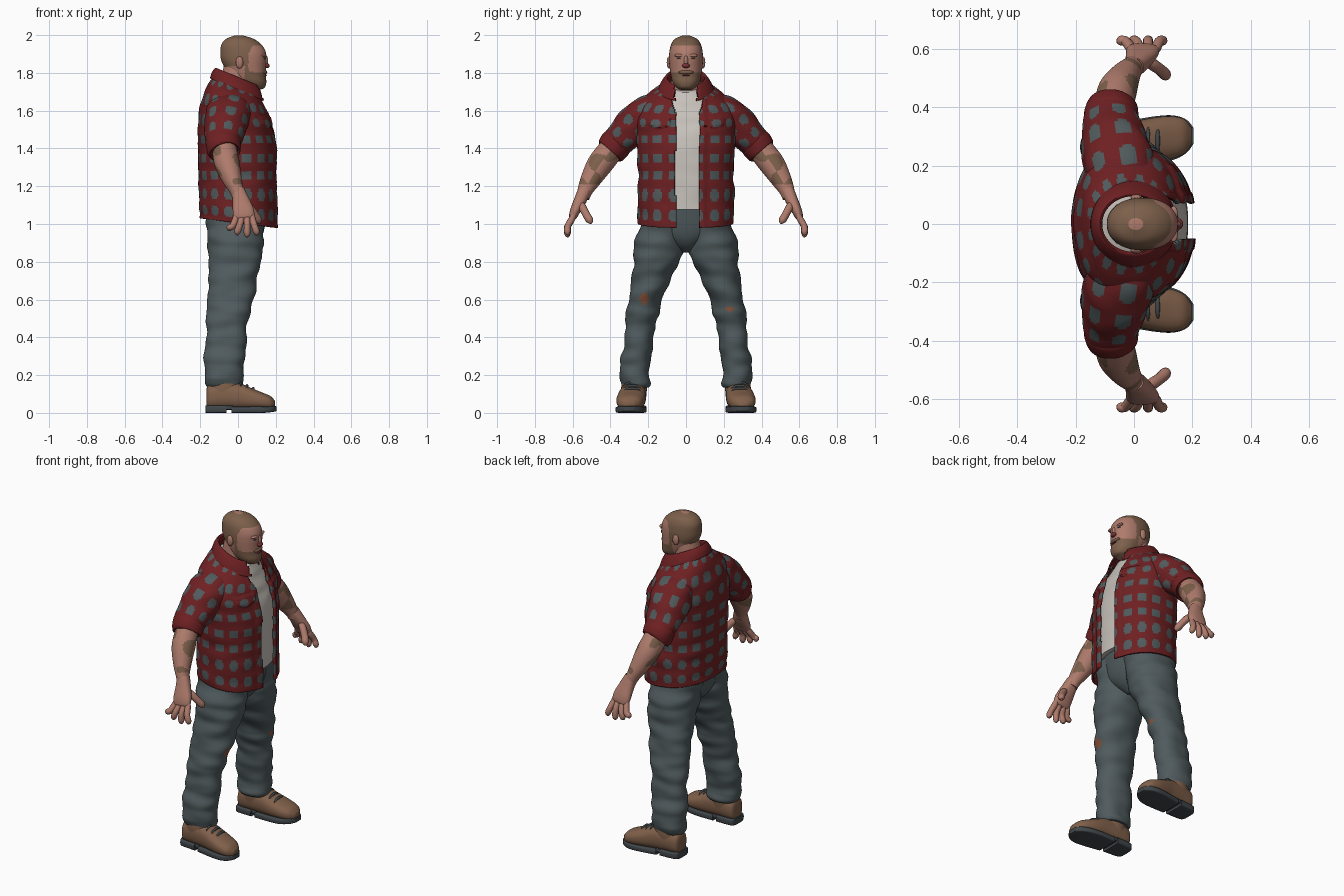
import bpy, bmesh, math
from math import cos, sin, pi
from mathutils import Vector, noise

cube = bpy.data.objects.get("Cube")
if cube:
    bpy.data.objects.remove(cube, do_unlink=True)

X, Y, Z = Vector((1, 0, 0)), Vector((0, 1, 0)), Vector((0, 0, 1))


def material(name, hexcode):
    rgb = [int(hexcode[i:i + 2], 16) / 255 for i in (0, 2, 4)]
    colour = [((c + 0.055) / 1.055) ** 2.4 for c in rgb] + [1]
    m = bpy.data.materials.new(name)
    m.use_nodes = True
    m.diffuse_color = colour
    m.node_tree.nodes["Principled BSDF"].inputs["Base Color"].default_value = colour
    return m


red = material("shirt red", "6e2022")
grey = material("check grey", "505a5c")
denim = material("denim", "505b5e")
white = material("tee white", "c8c2bb")
skin = material("skin", "ae7b6c")
hair = material("hair brown", "7d604b")
leather = material("boot leather", "80604a")
rubber = material("sole rubber", "40464a")
nose_red = material("nose red", "7a3032")
rip = material("rip brown", "8a5238")


def smooth_path(secs, sub):
    """Catmull-Rom interpolation of the cross-sections."""
    out = []
    for i in range(len(secs) - 1):
        p = [secs[max(0, min(len(secs) - 1, i + k))] for k in (-1, 0, 1, 2)]
        for j in range(sub):
            t = j / sub
            out.append([b + 0.5 * t * (c - a + t * (2 * a - 5 * b + 4 * c - d + t * (3 * (b - c) + d - a)))
                        for a, b, c, d in zip(*p)])
    return out + [list(secs[-1])]


def loft(name, secs, mats, segs=32, sub=6, axis=None, u0=X, power=2.0,
         rule=None, warp=None, side=1, shell=0, fold=0):
    """Skin rounded sections (x, y, z, half_u, half_v); rule gives a face its colour, or -1 to cut it."""
    rows = smooth_path(secs, sub)
    centres = [Vector(r[:3]) for r in rows]
    bm = bmesh.new()
    rings, dist, lengths = [], 0, []
    for k, r in enumerate(rows):
        t = axis or (centres[min(k + 1, len(rows) - 1)] - centres[max(k - 1, 0)]).normalized()
        u = (u0 - t * u0.dot(t)).normalized()
        v = t.cross(u)
        dist += (centres[k] - centres[k - 1]).length if k else 0
        lengths.append(dist)
        ring = []
        for i in range(segs):
            a = 2 * pi * i / segs
            ca, sa = [math.copysign(abs(w) ** (2 / power), w) for w in (cos(a), sin(a))]
            off = u * ca * r[3] + v * sa * r[4]
            p = centres[k] + off
            if fold:
                p += off.normalized() * fold * noise.noise(Vector((p.x * 6, p.y * 6, p.z * 16)))
            if warp:
                p = warp(p)
            ring.append(bm.verts.new((p.x, p.y * side, p.z)))
        rings.append(ring)
    for k in range(len(rows) - 1):
        for i in range(segs):
            j = (i + 1) % segs
            f = bm.faces.new((rings[k][i], rings[k][j], rings[k + 1][j], rings[k + 1][i]))
            m = rule(f.calc_center_median(), (i + 0.5) / segs, lengths[k]) if rule else 0
            if m < 0:
                bm.faces.remove(f)
            else:
                f.material_index = m
    if not shell:
        bm.faces.new(rings[0][::-1])
        bm.faces.new(rings[-1])
    bm.verts.ensure_lookup_table()
    bmesh.ops.delete(bm, geom=[v for v in bm.verts if not v.link_faces], context="VERTS")
    bmesh.ops.recalc_face_normals(bm, faces=bm.faces)
    me = bpy.data.meshes.new(name)
    bm.to_mesh(me)
    bm.free()
    for m in mats:
        me.materials.append(m)
    ob = bpy.data.objects.new(name, me)
    bpy.context.collection.objects.link(ob)
    if shell:
        mod = ob.modifiers.new("thickness", "SOLIDIFY")
        mod.thickness, mod.offset = shell, 0
    bpy.ops.object.select_all(action="DESELECT")
    ob.select_set(True)
    bpy.context.view_layer.objects.active = ob
    bpy.ops.object.shade_smooth_by_angle(angle=math.radians(50))
    return ob


def tube(name, pts, r, mat, side=1, squash=1):
    """Round-ended limb such as a finger."""
    widths = [0.5] + [1] * (len(pts) - 2) + [0.35]
    return loft(name, [(*p, r * w, r * w * squash) for p, w in zip(pts, widths)], [mat], 12, 4, side=side)


def ball(name, at, size, mat):
    """Ellipsoid lofted along z."""
    secs = [(at[0], at[1], at[2] - size[2] * cos(a), size[0] * sin(a), size[1] * sin(a))
            for a in [0.05 + (pi - 0.1) * k / 8 for k in range(9)]]
    return loft(name, secs, [mat], 16, 2, axis=Z)


def checks(f, s, n):
    return int(abs((f * n) % 1 - 0.5) ** 4 + abs((s / 0.097) % 1 - 0.5) ** 4 < 0.27 ** 4)


# Shirt body: open front, raised pocket flaps, plackets, tilted neckline and hem
def opening(p):
    spread = max(0, p.z - 1.58) * 0.3
    return p.x > 0 and -0.055 - spread < p.y < 0.07 + spread


def tilt(p):
    p = p.copy()
    high = max(0, min(1, (p.z - 1.5) / 0.25))
    low = max(0, min(1, (1.2 - p.z) / 0.2))
    p.z -= 0.35 * (p.x + 0.05) * high + 0.13 * p.x * low
    return p


def shirt_shape(p):
    p = tilt(p)
    if p.x > 0:
        flap_low = 1.505 + abs(abs(p.y) - 0.14) * 0.35
        if 0.08 < abs(p.y) < 0.2 and flap_low < p.z < 1.565:
            p.x += 0.009
        if -0.09 < p.y < 0.105:
            p.x += 0.005
    return p


loft("shirt_body", [(0, 0, 1.005, .2, .25), (0, 0, 1.1, .2, .25), (-.003, 0, 1.25, .2, .247),
                    (-.005, 0, 1.4, .203, .25), (-.017, 0, 1.53, .188, .262), (-.02, 0, 1.62, .168, .248),
                    (-.017, 0, 1.69, .145, .19), (-.01, 0, 1.74, .122, .125), (-.008, 0, 1.77, .108, .1)],
     [red, grey], 160, 10, axis=Z, power=2.3, warp=shirt_shape, shell=0.012, fold=0.008,
     rule=lambda c, f, s: -1 if opening(c) else checks(f, s, 16))


# Collar: stand and folded leaf
def collar_tilt(p):
    return Vector((p.x, p.y, p.z - 0.42 * (p.x + 0.05)))


loft("shirt_collar", [(0, 0, 1.735, .12, .112), (0, 0, 1.775, .113, .1), (0, 0, 1.795, .117, .104),
                      (0, 0, 1.765, .135, .128), (0, 0, 1.73, .145, .145)],
     [red], 64, 5, axis=Z, warp=collar_tilt, shell=0.008,
     rule=lambda c, f, s: -1 if c.x > 0 and abs(c.y) < 0.06 else 0)

# Tee under the open shirt
loft("tee", [(0, 0, 1.09, .183, .225), (0, 0, 1.25, .185, .23), (-.005, 0, 1.4, .187, .23),
             (-.017, 0, 1.53, .173, .235), (-.02, 0, 1.62, .152, .22), (-.017, 0, 1.69, .128, .16),
             (-.01, 0, 1.745, .1, .095)],
     [white], 64, 6, axis=Z, power=2.3, warp=tilt, fold=0.006)

# Neck and head, coloured for hairline, sideburns and beard
loft("neck", [(-.03, 0, 1.6, .09, .1), (-.02, 0, 1.7, .085, .085), (-.012, 0, 1.77, .078, .077),
              (0, 0, 1.86, .07, .07)], [skin], axis=Z)


def head_colour(c, f, s):
    if c.x > 0.055 + max(0, c.z - 1.9) * 0.5 and 1.8 + max(0, 0.1 - c.x) * 0.25 < c.z < 1.947:
        return 0
    if c.x < 0.035 and c.z < 1.835:
        return 0
    return 1


loft("head", [(.09, 0, 1.71, .025, .028), (.083, 0, 1.722, .058, .05), (.07, 0, 1.75, .08, .07),
              (.053, 0, 1.785, .094, .08), (.038, 0, 1.83, .11, .087), (.03, 0, 1.87, .12, .09),
              (.027, 0, 1.91, .12, .088), (.018, 0, 1.95, .106, .079), (.01, 0, 1.98, .073, .058),
              (.006, 0, 1.997, .025, .02)],
     [skin, hair], 96, 8, axis=Z, power=2.15, rule=head_colour)
ball("nose_bridge", (.147, 0, 1.862), (.013, .012, .03), skin)
ball("nose_tip", (.151, 0, 1.838), (.017, .02, .013), nose_red)
ball("moustache", (.138, 0, 1.803), (.017, .04, .012), hair)
ball("mouth", (.147, 0, 1.787), (.006, .022, .004), nose_red)
for side, label in ((1, "left"), (-1, "right")):
    ball(label + "_ear", (.008, side * .09, 1.855), (.02, .012, .032), skin)
    ball(label + "_brow", (.136, side * .034, 1.892), (.014, .028, .009), skin)
    ball(label + "_eye", (.14, side * .033, 1.876), (.006, .014, .004), rubber)

# Seat of the jeans
loft("jeans_seat", [(-.015, 0, .85, .06, .03), (-.015, 0, .89, .115, .09), (-.012, 0, .96, .148, .18),
                    (-.005, 0, 1.1, .165, .215)], [denim], 48, axis=Z, power=2.2)

for side, label in ((1, "left"), (-1, "right")):
    # Sleeve with rolled cuff
    loft(label + "_sleeve", [(-.035, .14, 1.605, .11, .085), (-.05, .2, 1.58, .12, .1),
                             (-.065, .265, 1.53, .113, .1), (-.075, .34, 1.455, .098, .088),
                             (-.077, .38, 1.415, .088, .078)],
         [red, grey], 72, 10, side=side, fold=0.01, power=2.2, rule=lambda c, f, s: checks(f, s, 7))
    loft(label + "_cuff", [(-.077, .362, 1.433, .085, .074), (-.077, .367, 1.428, .095, .085),
                           (-.077, .4, 1.39, .09, .081), (-.076, .407, 1.382, .075, .068)],
         [red], 48, side=side, fold=0.006)

    # Forearm with brown patches
    loft(label + "_forearm", [(-.075, .36, 1.44, .06, .062), (-.068, .415, 1.37, .066, .068),
                              (-.055, .46, 1.31, .066, .067), (-.03, .505, 1.235, .051, .054),
                              (-.008, .533, 1.18, .038, .041), (.005, .545, 1.14, .034, .034)],
         [skin, hair], 48, 10, side=side,
         rule=lambda c, f, s: int(c.z > 1.21 and sin(c.x * 45 + 1) + sin(c.z * 42 + f * 9) > 0.75))

    # Palm, fingers and thumb
    loft(label + "_palm", [(0, .537, 1.18, .034, .034), (.015, .56, 1.125, .045, .033),
                           (.028, .587, 1.07, .056, .027), (.032, .6, 1.035, .053, .02),
                           (.033, .604, 1.025, .04, .01)], [skin], 32, side=side, power=2.4)
    for name, base, tip, drop in (("little", -.012, -.045, .965), ("ring", .018, -.003, .943),
                                  ("middle", .048, .048, .932), ("index", .076, .098, .942)):
        tube(f"{label}_{name}_finger", [(base, .592, 1.06), (base, .602, 1.03),
                                        ((base + tip) / 2, .625, .99), (tip, .627, drop + .015),
                                        (tip, .62, drop)], .017, skin, side)
    tube(label + "_thumb", [(.03, .56, 1.12), (.06, .548, 1.09), (.09, .528, 1.05),
                            (.108, .51, 1.02), (.115, .503, 1.003)], .02, skin, side)

    # Jeans leg with a torn knee
    def torn(c, f, s):
        y, high, width = (.23, .55, .014) if c.y > 0 else (-.22, .605, .035)
        return int(c.x > 0 and abs(c.y - y) / .03 + abs(c.z - high) / width < 1)

    loft(label + "_jeans_leg", [(-.008, .112, 1.07, .16, .122), (-.015, .122, .96, .153, .127),
                                (-.015, .142, .87, .145, .133), (-.02, .175, .75, .135, .109),
                                (-.038, .213, .61, .123, .09), (-.05, .235, .5, .113, .083),
                                (-.066, .258, .36, .107, .077), (-.076, .267, .23, .105, .081),
                                (-.076, .268, .16, .1, .082), (-.072, .27, .135, .085, .068)],
         [denim, rip], 80, 12, axis=Z, power=2.2, side=side, fold=0.016, rule=torn)

    # Boot upper, ankle, laces and sole
    loft(label + "_boot", [(-.167, .275, .08, .03, .045), (-.152, .275, .085, .056, .066),
                           (-.08, .277, .093, .066, .075), (0, .282, .088, .07, .072),
                           (.06, .288, .076, .075, .06), (.12, .295, .064, .074, .047),
                           (.17, .3, .054, .06, .036), (.197, .302, .045, .028, .018)],
         [leather], 40, axis=X, u0=Y, power=2.4, side=side)
    loft(label + "_boot_ankle", [(-.07, .276, .08, .085, .065), (-.07, .275, .13, .088, .068),
                                 (-.07, .274, .17, .085, .066)], [leather], axis=Z, side=side)
    for k in range(3):
        x, top = .015 + .033 * k, .158 - .015 * k
        tube(f"{label}_lace_{k + 1}", [(x, .24, top - .014), (x, .265, top), (x, .305, top),
                                       (x, .335, top - .016)], .007, rubber, side)
    for part, secs in (("heel", [(-.173, .275, .02, .04, .02), (-.155, .275, .02, .062, .02),
                                 (-.06, .278, .02, .068, .02)]),
                       ("shank", [(-.065, .278, .028, .06, .012), (-.03, .28, .028, .065, .012)]),
                       ("sole", [(-.035, .28, .017, .07, .017), (.06, .288, .017, .079, .017),
                                 (.13, .295, .017, .077, .017), (.178, .3, .02, .058, .016),
                                 (.203, .302, .022, .028, .013)])):
        loft(f"{label}_boot_{part}", secs, [rubber], 32, axis=X, u0=Y, power=7, side=side)
